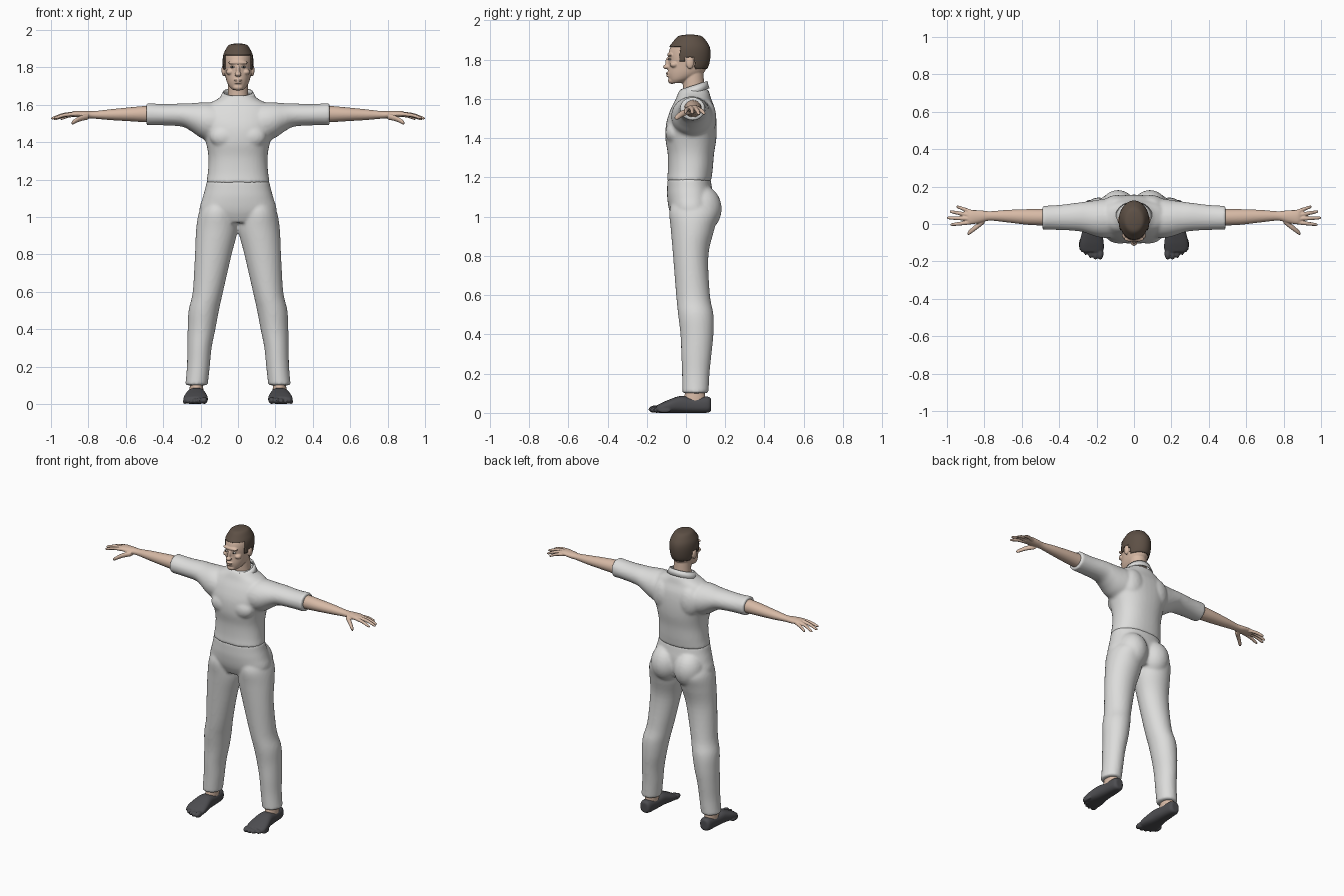
import bpy, bmesh, math
from mathutils import Matrix, Vector

default = bpy.data.objects.get("Cube")
if default:
    bpy.data.objects.remove(default, do_unlink=True)


def material(name, r, g, b):
    m = bpy.data.materials.new(name)
    m.use_nodes = True
    m.diffuse_color = (r, g, b, 1)
    m.node_tree.nodes["Principled BSDF"].inputs["Base Color"].default_value = (r, g, b, 1)
    return m


CLOTH = material("light grey cloth", .72, .72, .71)
SKIN = material("skin", .68, .49, .38)
HAIR = material("dark brown hair", .11, .08, .06)
SHOE = material("charcoal shoe", .075, .075, .082)
WHITE = material("eye white", .7, .66, .62)
IRIS = material("dark iris", .05, .035, .025)


def smooth_rows(rows, steps=5):
    """Resample a row table with a Catmull-Rom spline."""
    out = []
    for i in range(len(rows) - 1):
        quad = [rows[min(max(i + k, 0), len(rows) - 1)] for k in (-1, 0, 1, 2)]
        for s in range(steps):
            t = s / steps
            out.append([b + .5 * t * (c - a + t * (2*a - 5*b + 4*c - d + t * (3*(b - c) + d - a)))
                        for a, b, c, d in zip(*quad)])
    return out + [list(rows[-1])]


def loft(bm, rows, axis="z", side=1, n=40, power=1.0):
    """Closed skin over rows of (position on axis, centre a, centre b, radius a, radius b)."""
    rings = []
    for t, a, b, ra, rb in smooth_rows(rows):
        ring = []
        for k in range(n):
            c, s = math.cos(math.tau * k / n), math.sin(math.tau * k / n)
            u = a + ra * math.copysign(abs(c) ** power, c)
            v = b + rb * math.copysign(abs(s) ** power, s)
            x, y, z = {"x": (t, u, v), "y": (u, t, v), "z": (u, v, t)}[axis]
            ring.append(bm.verts.new((side * x, y, z)))
        rings.append(ring)
    for low, high in zip(rings, rings[1:]):
        for k in range(n):
            j = (k + 1) % n
            bm.faces.new((low[k], low[j], high[j], high[k]))
    bm.faces.new(rings[0])
    bm.faces.new(rings[-1])


def ball(bm, centre, radii, side=1):
    x, y, z = centre
    place = Matrix.Translation((side * x, y, z)) @ Matrix.Diagonal((*radii, 1))
    bmesh.ops.create_uvsphere(bm, u_segments=24, v_segments=16, radius=1, matrix=place)


def finish(bm, name, mat, voxel=0, relax=0):
    """Turn the bmesh into a smooth object, fusing overlapping pieces when a voxel size is given."""
    bmesh.ops.recalc_face_normals(bm, faces=bm.faces)
    for f in bm.faces:
        f.smooth = True
    mesh = bpy.data.meshes.new(name)
    bm.to_mesh(mesh)
    bm.free()
    mesh.materials.append(mat)
    ob = bpy.data.objects.new(name, mesh)
    bpy.context.collection.objects.link(ob)
    if voxel:
        fuse = ob.modifiers.new("fuse", "REMESH")
        fuse.mode = "VOXEL"
        fuse.voxel_size = voxel
        fuse.use_smooth_shade = True
        soft = ob.modifiers.new("soften", "SMOOTH")
        soft.factor = .5
        soft.iterations = relax
    return ob


SIDES = (("left", 1), ("right", -1))

# Shirt: torso, chest and short sleeves fused together
bm = bmesh.new()
loft(bm, [(1.18, 0, .015, .17, .113), (1.24, 0, .022, .161, .114), (1.32, 0, .025, .158, .118),
          (1.4, 0, .025, .172, .13), (1.48, 0, .028, .2, .128), (1.55, 0, .035, .2, .112),
          (1.6, 0, .038, .165, .09), (1.63, 0, .04, .11, .08), (1.65, 0, .042, .085, .07)], power=.88)
for _, s in SIDES:
    loft(bm, [(.08, .03, 1.51, .1, .09), (.15, .03, 1.51, .105, .102), (.2, .03, 1.518, .098, .094),
              (.25, .035, 1.533, .086, .075), (.3, .038, 1.545, .076, .062), (.4, .035, 1.547, .067, .057),
              (.49, .033, 1.55, .064, .06)], "x", s)
    ball(bm, (.075, -.06, 1.43), (.075, .045, .06), s)
    ball(bm, (.09, .1, 1.5), (.08, .055, .1), s)
finish(bm, "shirt", CLOTH, .009, 4)

# Collar: standing band, open at the throat
bm = bmesh.new()
count, gap, edge = 40, .4, []
for k in range(count + 1):
    a = -math.pi / 2 + gap + (math.tau - 2 * gap) * k / count
    c, s = math.cos(a), math.sin(a)
    z = 1.632 + .022 * s
    edge.append((bm.verts.new((.1 * c, .037 + .083 * s, z)),
                 bm.verts.new((.08 * c, .038 + .07 * s, z + .037))))
for p, q in zip(edge, edge[1:]):
    bm.faces.new((p[0], q[0], q[1], p[1]))
collar = finish(bm, "collar", CLOTH)
collar.modifiers.new("thickness", "SOLIDIFY").thickness = .007

# Trousers: pelvis, seat and legs fused together
bm = bmesh.new()
loft(bm, [(.97, 0, .03, .15, .09), (1.03, 0, .027, .205, .112), (1.1, 0, .022, .19, .118),
          (1.15, 0, .018, .176, .114), (1.195, 0, .015, .167, .109)], power=.9)
for _, s in SIDES:
    ball(bm, (.085, .078, 1.04), (.098, .104, .12), s)
    loft(bm, [(.1, .222, .048, .06, .067), (.2, .212, .05, .061, .07), (.3, .206, .053, .065, .077),
              (.4, .195, .056, .074, .084), (.5, .183, .05, .081, .09), (.6, .161, .036, .081, .086),
              (.8, .132, .024, .098, .09), (.93, .113, .033, .111, .11), (1.02, .11, .04, .1, .125),
              (1.08, .1, .03, .08, .1)], side=s)
finish(bm, "trousers", CLOTH, .009, 4)

# Feet: ankles and soft shoes with separate toes
for word, s in SIDES:
    bm = bmesh.new()
    loft(bm, [(.05, .222, .042, .038, .06), (.09, .222, .045, .036, .052), (.16, .22, .05, .034, .042)], side=s)
    finish(bm, "ankle_" + word, SKIN)
    bm = bmesh.new()
    loft(bm, [(.128, .222, .042, .022, .03), (.11, .222, .042, .037, .041), (.03, .222, .04, .044, .04),
              (-.03, .224, .043, .051, .043), (-.09, .226, .033, .063, .033),
              (-.13, .226, .024, .065, .024), (-.15, .225, .02, .055, .018)], "y", s, power=.8)
    for k in range(5):
        r = .019 - .0018 * k
        ball(bm, (.18 + .026 * k, -.158 + .004 * k * (k - 1), r), (r * .9, .033, r), s)
    finish(bm, "shoe_" + word, SHOE, .005, 2)

# Arms: forearm, palm, four fingers and a thumb; each finger has a root, a middle and a tip
FINGERS = [((.86, .062, 1.545), (.95, .094, 1.525)), ((.87, .046, 1.552), (.985, .067, 1.522)),
           ((.87, .028, 1.554), (1.0, .033, 1.527)), ((.86, .01, 1.55), (.982, -.004, 1.53)),
           ((.8, .018, 1.537), (.89, -.052, 1.503))]
for word, s in SIDES:
    bm = bmesh.new()
    loft(bm, [(.4, .035, 1.55, .048, .047), (.5, .036, 1.55, .044, .043), (.58, .038, 1.549, .041, .037),
              (.68, .042, 1.547, .033, .029), (.77, .043, 1.546, .025, .02), (.82, .04, 1.548, .033, .019),
              (.87, .036, 1.551, .038, .016), (.89, .035, 1.55, .032, .011)], "x", s)
    for k, (root, tip) in enumerate(FINGERS):
        root, tip = Vector(root), Vector(tip)
        mid = (root + tip) / 2 + Vector((0, 0, .006))
        r = .016 if k == 4 else .0105
        loft(bm, [(*root, r, r), (*mid, r, r * .95), (*root.lerp(tip, .9), r * .8, r * .75),
                  (*tip, r * .4, r * .35)], "x", s, 16)
    finish(bm, "arm_" + word, SKIN, .004, 2)

# Head: skull, neck and facial forms fused together
SKULL = [(1.68, 0, -.05, .028, .03), (1.7, 0, -.028, .048, .06), (1.73, 0, -.003, .062, .09),
         (1.77, 0, .01, .07, .099), (1.82, 0, .014, .075, .104), (1.86, 0, .017, .073, .098),
         (1.89, 0, .02, .062, .08), (1.91, 0, .02, .042, .053), (1.918, 0, .02, .012, .014)]
bm = bmesh.new()
loft(bm, SKULL)
loft(bm, [(1.58, 0, .04, .066, .06), (1.64, 0, .04, .056, .056), (1.7, 0, .037, .053, .054),
          (1.76, 0, .035, .052, .052)])
ball(bm, (0, -.09, 1.782), (.011, .016, .032))      # nose bridge
ball(bm, (0, -.1, 1.763), (.018, .017, .012))       # nose tip
ball(bm, (0, -.08, 1.825), (.054, .016, .011))      # brow
ball(bm, (0, -.09, 1.731), (.023, .014, .006))      # upper lip
ball(bm, (0, -.089, 1.718), (.021, .013, .006))     # lower lip
ball(bm, (0, -.072, 1.694), (.028, .02, .018))      # chin
for _, s in SIDES:
    ball(bm, (.077, .02, 1.785), (.011, .02, .032), s)
    ball(bm, (.042, -.06, 1.775), (.022, .022, .016), s)
finish(bm, "head", SKIN, .004, 2)

# Eyes
for word, s in SIDES:
    for part, mat, y, size in (("eye_", WHITE, -.083, (.013, .008, .005)),
                               ("iris_", IRIS, -.088, (.005, .005, .0045))):
        bm = bmesh.new()
        ball(bm, (.03, y, 1.802), size, s)
        finish(bm, part + word, mat)


# Hair: a cap over the skull, trimmed to the hairline
def hairline(y):
    if y < -.035:
        return 1.862
    if y < 0:
        return 1.785
    return 1.81 if y < .04 else 1.745


bm = bmesh.new()
loft(bm, [(z + .009 * (z > 1.9), x, y, a + .007, b + .007) for z, x, y, a, b in SKULL[2:]], n=72)
trim = [v for v in bm.verts if v.co.z < hairline(v.co.y)]
bmesh.ops.delete(bm, geom=trim, context="VERTS")
hair = finish(bm, "hair", HAIR)
hair.modifiers.new("thickness", "SOLIDIFY").thickness = .007
